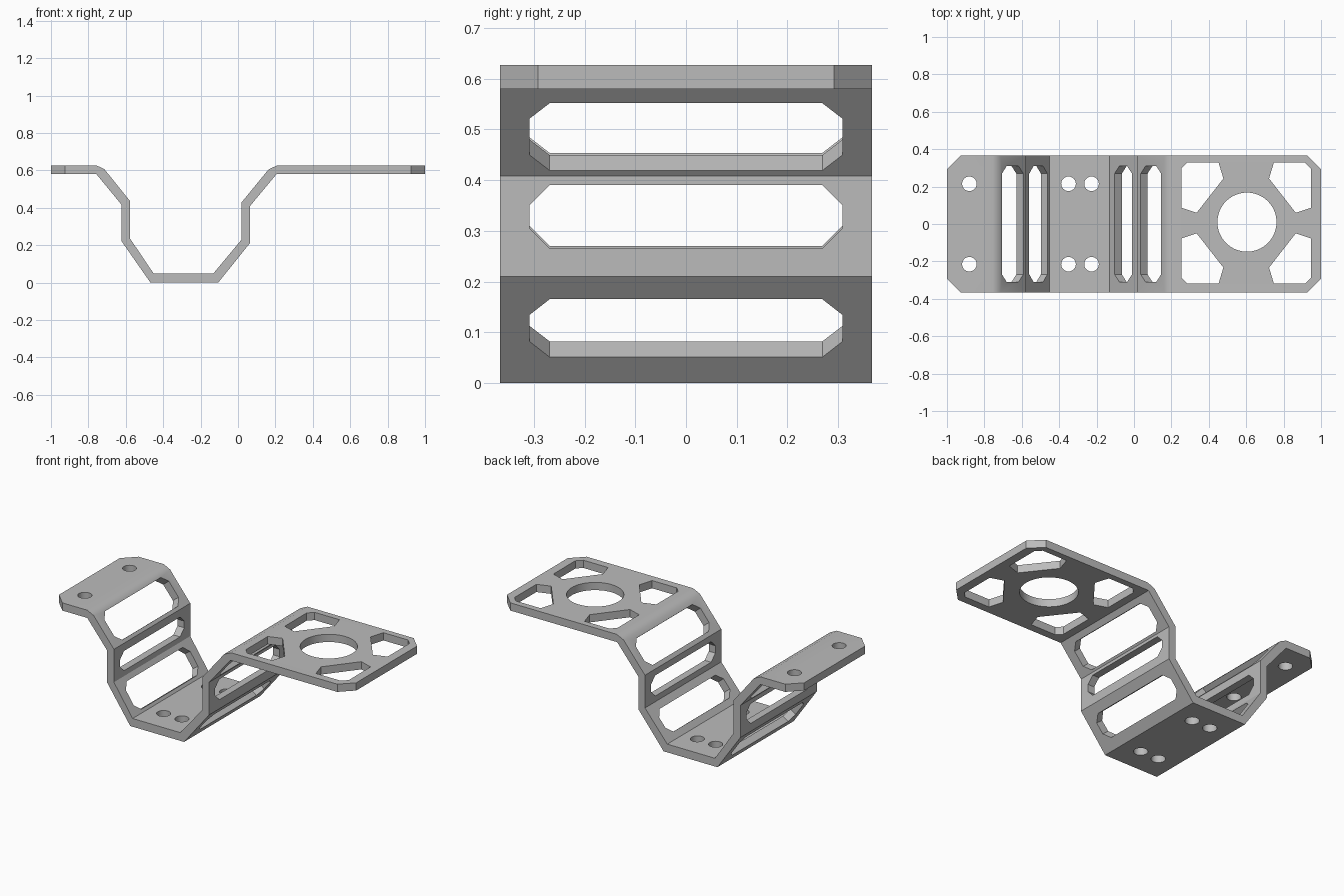
import bpy, bmesh
from math import sin, cos, tau
from mathutils import Vector

if "Cube" in bpy.data.objects:
    bpy.data.objects.remove(bpy.data.objects["Cube"], do_unlink=True)

HALF_WIDTH = 0.367
Y_AXIS = Vector((0, 1, 0))

grey = bpy.data.materials.new("plain grey")
grey.use_nodes = True
grey.diffuse_color = (0.5, 0.5, 0.5, 1)
grey.node_tree.nodes["Principled BSDF"].inputs["Base Color"].default_value = (0.5, 0.5, 0.5, 1)


def prism(bm, points, offset):
    """Closed prism from a planar outline swept along an offset."""
    low = [bm.verts.new(p) for p in points]
    high = [bm.verts.new(Vector(p) + offset) for p in points]
    n = len(points)
    faces = [bm.faces.new(low), bm.faces.new(high[::-1])]
    for i in range(n):
        j = (i + 1) % n
        faces.append(bm.faces.new((low[j], low[i], high[i], high[j])))
    bmesh.ops.recalc_face_normals(bm, faces=faces)


def make_object(name, bm):
    mesh = bpy.data.meshes.new(name)
    bm.to_mesh(mesh)
    bm.free()
    mesh.materials.append(grey)
    obj = bpy.data.objects.new(name, mesh)
    bpy.context.collection.objects.link(obj)
    return obj


# Bent strip: underside then upper side of the side profile
under = [(-1, .58), (-.757, .58), (-.623, .417), (-.623, .222), (-.468, 0),
         (-.106, 0), (.063, .21), (.063, .408), (.206, .58), (1, .58)]
upper = [(1, .627), (.21, .627), (.163, .605), (.019, .429), (.019, .23),
         (-.131, .05), (-.452, .05), (-.578, .237), (-.578, .437),
         (-.714, .606), (-.757, .627), (-1, .627)]
bm = bmesh.new()
prism(bm, [(x, -HALF_WIDTH, z) for x, z in under + upper], Y_AXIS * 2 * HALF_WIDTH)
bracket = make_object("bent_bracket", bm)

cut = bmesh.new()


def vertical_cut(outline, z=0.6):
    prism(cut, [(x, y, z - 0.06) for x, y in outline], Vector((0, 0, 0.13)))


def round_cut(x, y, radius, z, sides):
    vertical_cut([(x + radius * cos(tau * i / sides), y + radius * sin(tau * i / sides))
                  for i in range(sides)], z)


def slot_cut(start, end, half=0.309, chamfer=0.04, depth=0.036):
    """Octagonal slot through a wall, running from start to end in its middle plane."""
    a, b = Vector((start[0], 0, start[1])), Vector((end[0], 0, end[1]))
    along = (b - a).normalized()
    normal = along.cross(Y_AXIS)
    length, inner = (b - a).length, half - chamfer
    outline = [(0, -inner), (chamfer, -half), (length - chamfer, -half), (length, -inner),
               (length, inner), (length - chamfer, half), (chamfer, half), (0, inner)]
    prism(cut, [a + along * s + Y_AXIS * y - normal * depth for s, y in outline],
          normal * 2 * depth)


# Lightening slots in the six wall panels
slot_cut((.053, .435), (.163, .568))
slot_cut((.041, .265), (.041, .39))
slot_cut((-.083, .065), (.008, .18))
slot_cut((-.725, .582), (-.611, .438))
slot_cut((-.60, .27), (-.60, .39))
slot_cut((-.58, .197), (-.483, .053))

# Screw holes in the end tab and floor, and the large round opening
for y in (-.215, .215):
    round_cut(-.88, y, .039, .6, 32)
    round_cut(-.35, y, .039, .02, 32)
    round_cut(-.227, y, .039, .02, 32)
round_cut(.604, .01, .158, .6, 64)

# Four mirrored windows around the opening, and the clipped outer corners
window = [(.346, .292), (.314, .324), (.148, .324), (.122, .238), (.265, .055), (.346, .082)]
corner = [(.905, .387), (1.02, .272), (1.05, .42)]
for sx in (-1, 1):
    for sy in (-1, 1):
        vertical_cut([(.6 + sx * x, .005 + sy * y) for x, y in window])
        vertical_cut([(sx * x, sy * y) for x, y in corner])

cutter = make_object("opening_cutter", cut)
cutter.hide_render = True
cutter.hide_set(True)

# Cut, then smooth only the gentle bends and round holes
boolean = bracket.modifiers.new("openings", "BOOLEAN")
boolean.operation = "DIFFERENCE"
boolean.solver = "EXACT"
boolean.object = cutter
bpy.context.view_layer.update()
graph = bpy.context.evaluated_depsgraph_get()
finished = bpy.data.meshes.new_from_object(bracket.evaluated_get(graph))
bracket.modifiers.clear()
bracket.data = finished
bpy.data.objects.remove(cutter, do_unlink=True)

bpy.ops.object.select_all(action="DESELECT")
bracket.select_set(True)
bpy.context.view_layer.objects.active = bracket
bpy.ops.object.shade_smooth_by_angle(angle=0.52)
weighted = bracket.modifiers.new("flat_panels", "WEIGHTED_NORMAL")
weighted.keep_sharp = True
